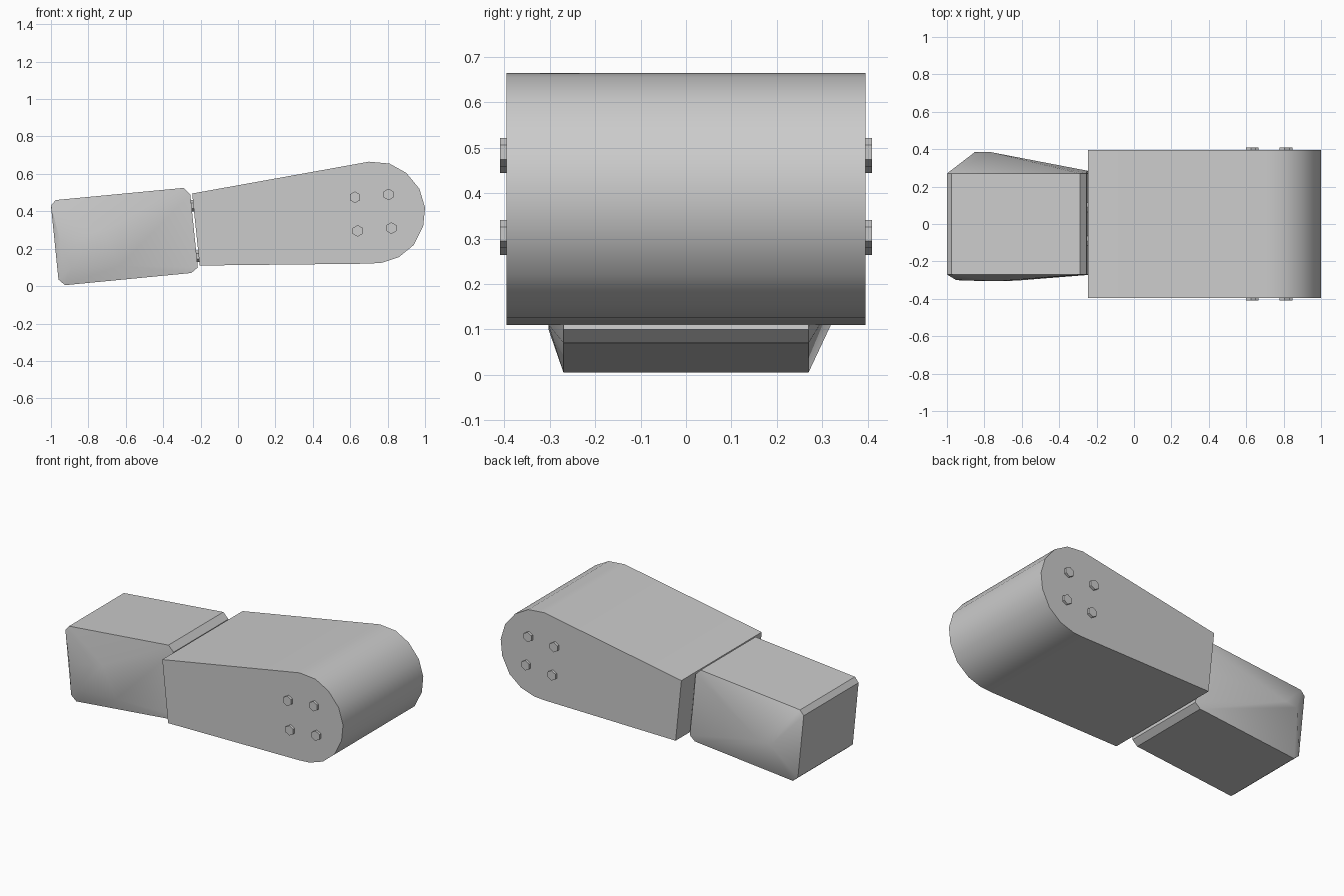
import bpy, bmesh, math
from mathutils import Matrix

cube = bpy.data.objects.get("Cube")
if cube:
    bpy.data.objects.remove(cube, do_unlink=True)

grey = bpy.data.materials.new("plain grey")
grey.use_nodes = True
COLOUR = (0.6, 0.6, 0.6, 1)
grey.diffuse_color = COLOUR
grey.node_tree.nodes["Principled BSDF"].inputs["Base Color"].default_value = COLOUR


def finish(bm, name, smooth=None):
    bmesh.ops.recalc_face_normals(bm, faces=bm.faces)
    mesh = bpy.data.meshes.new(name)
    bm.to_mesh(mesh)
    bm.free()
    mesh.materials.append(grey)
    obj = bpy.data.objects.new(name, mesh)
    bpy.context.collection.objects.link(obj)
    if smooth:
        bpy.ops.object.select_all(action='DESELECT')
        obj.select_set(True)
        bpy.context.view_layer.objects.active = obj
        bpy.ops.object.shade_smooth_by_angle(angle=math.radians(smooth))
    return obj


def hex_bolt(name, centre, axis, radius, depth):
    bm = bmesh.new()
    turn = Matrix.Rotation(math.pi / 2, 4, axis)
    if axis == 'X':
        turn = turn @ Matrix.Rotation(math.pi / 2, 4, 'Z')
    bmesh.ops.create_cone(bm, cap_ends=True, segments=6, radius1=radius,
                          radius2=radius, depth=depth,
                          matrix=Matrix.Translation(centre) @ turn)
    # Put a corner of the hexagon at the top
    spread = max(v.co.z for v in bm.verts) - centre[2]
    if spread < radius * 0.95:
        bmesh.ops.rotate(bm, verts=bm.verts, cent=centre,
                         matrix=Matrix.Rotation(math.pi / 6, 3, 'Y' if axis == 'X' else 'X'))
    return finish(bm, name)


# Tapered housing with a rounded outer end
profile = [(-0.245, 0.495), (0.70, 0.665), (0.81, 0.655), (0.90, 0.605),
           (0.97, 0.52), (1.0, 0.42), (0.99, 0.32), (0.94, 0.22),
           (0.86, 0.155), (0.77, 0.125), (0.70, 0.12), (-0.205, 0.11)]
bm = bmesh.new()
side = bm.faces.new([bm.verts.new((x, -0.395, z)) for x, z in profile])
swept = bmesh.ops.extrude_face_region(bm, geom=[side], use_keep_orig=True)
bmesh.ops.translate(bm, vec=(0, 0.79, 0),
                    verts=[g for g in swept["geom"] if isinstance(g, bmesh.types.BMVert)])
finish(bm, "housing", 35)

# Chamfered end block with uneven bulging sides
outline = [(-1.0, 0.43), (-0.975, 0.46), (-0.29, 0.525), (-0.255, 0.49),
           (-0.215, 0.10), (-0.25, 0.07), (-0.925, 0.005), (-0.96, 0.035)]
points = [(x, y, z) for x, z in outline for y in (-0.27, 0.27)]
points += [(-0.85, 0.385, 0.25), (-0.77, 0.385, 0.26), (-0.25, 0.285, 0.33)]
points += [(-0.95, -0.30, 0.24), (-0.89, -0.303, 0.10), (-0.63, -0.303, 0.11),
           (-0.72, -0.305, 0.30)]
bm = bmesh.new()
for p in points:
    bm.verts.new(p)
hull = bmesh.ops.convex_hull(bm, input=bm.verts)
loose = [g for g in hull["geom_interior"] if isinstance(g, bmesh.types.BMVert)]
bmesh.ops.delete(bm, geom=loose, context='VERTS')
bmesh.ops.dissolve_limit(bm, angle_limit=0.01, verts=bm.verts, edges=bm.edges)
finish(bm, "end_block", 30)

# Hexagonal bolts on both sides of the housing
for y, label in ((-0.40, "front"), (0.40, "back")):
    for i, (x, z) in enumerate([(0.625, 0.475), (0.805, 0.49), (0.64, 0.295), (0.82, 0.31)]):
        hex_bolt(f"{label}_bolt_{i + 1}", (x, y, z), 'X', 0.031, 0.02)

# Small pins bridging the gap between block and housing
for y in (-0.09, 0.09):
    for x, z in ((-0.245, 0.43), (-0.217, 0.16)):
        hex_bolt("joint_pin", (x, y, z), 'Y', 0.03, 0.03)
